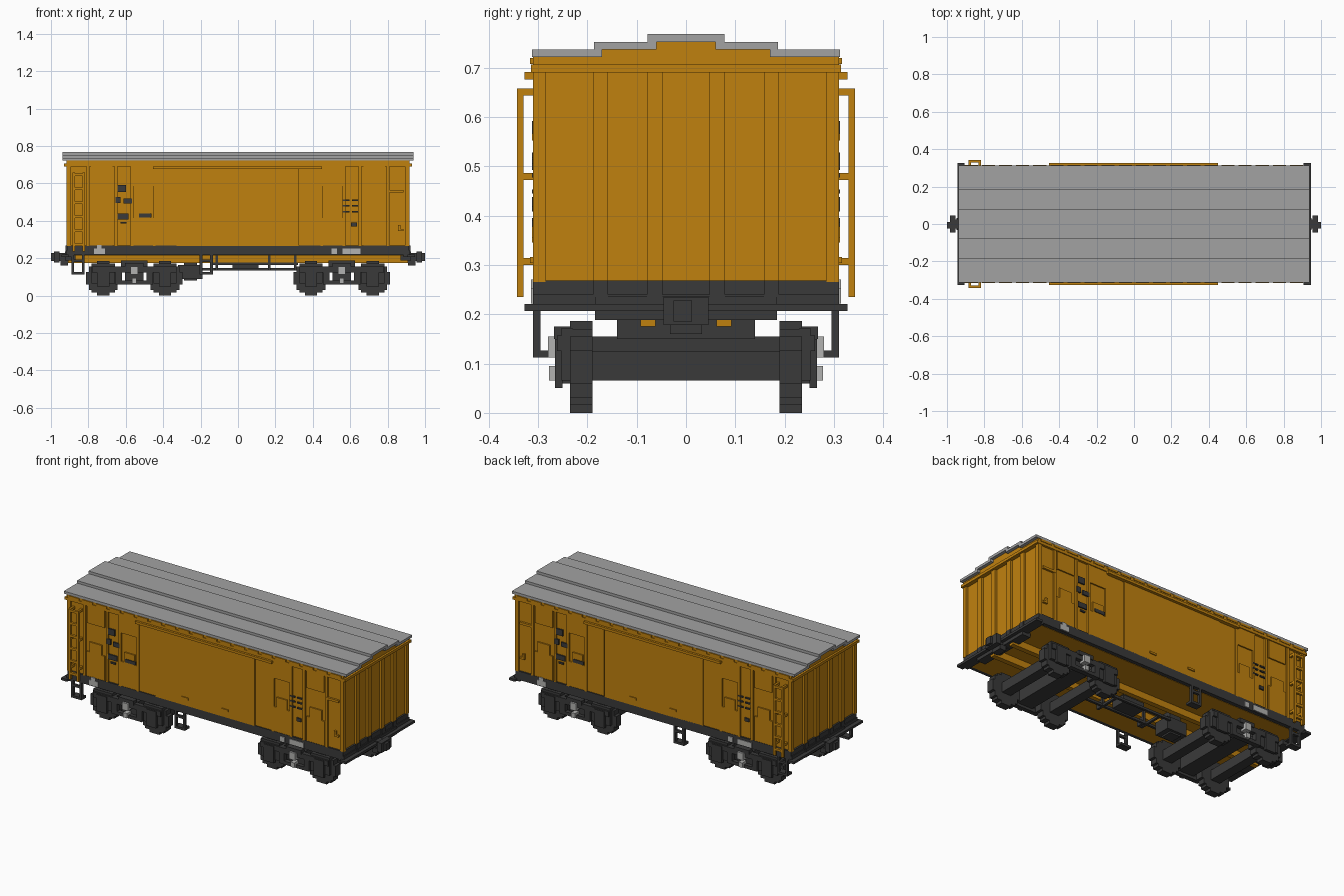
import bpy, bmesh, math

cube = bpy.data.objects.get("Cube")
if cube:
    bpy.data.objects.remove(cube, do_unlink=True)


def material(name, r, g, b):
    m = bpy.data.materials.new(name)
    m.use_nodes = True
    m.diffuse_color = (r, g, b, 1)
    bsdf = next(n for n in m.node_tree.nodes if n.type == 'BSDF_PRINCIPLED')
    bsdf.inputs["Base Color"].default_value = (r, g, b, 1)
    return m


OCHRE = material("ochre paint", 0.53, 0.22, 0.0045)
DARK = material("dark grey", 0.042, 0.042, 0.042)
ROOF = material("roof grey", 0.36, 0.36, 0.36)
LIGHT = material("light grey", 0.45, 0.45, 0.44)


def finish(bm, name, mat):
    bmesh.ops.recalc_face_normals(bm, faces=bm.faces)
    mesh = bpy.data.meshes.new(name)
    bm.to_mesh(mesh)
    bm.free()
    mesh.materials.append(mat)
    ob = bpy.data.objects.new(name, mesh)
    bpy.context.collection.objects.link(ob)
    return ob


def boxes(name, mat, items, sym=""):
    """Boxes as (x0, x1, y0, y1, z0, z1); sym: x, y, xy mirrors, r = half turn."""
    signs = {"": [(1, 1)], "x": [(1, 1), (-1, 1)], "y": [(1, 1), (1, -1)],
             "xy": [(1, 1), (-1, 1), (1, -1), (-1, -1)], "r": [(1, 1), (-1, -1)]}[sym]
    bm = bmesh.new()
    for x0, x1, y0, y1, z0, z1 in items:
        for sx, sy in signs:
            vs = bmesh.ops.create_cube(bm, size=1)["verts"]
            for v in vs:
                v.co = (sx * ((x0 + x1) / 2 + v.co.x * (x1 - x0)),
                        sy * ((y0 + y1) / 2 + v.co.y * (y1 - y0)),
                        (z0 + z1) / 2 + v.co.z * (z1 - z0))
    return finish(bm, name, mat)


def prism(name, mat, pts, axis, spans):
    """Extrude a closed profile along x (points y,z) or y (points x,z)."""
    bm = bmesh.new()
    for lo, hi in spans:
        rings = [[bm.verts.new((t, a, b) if axis == "x" else (a, t, b)) for a, b in pts]
                 for t in (lo, hi)]
        n = len(pts)
        for ring in rings:
            bm.faces.new(ring)
        for i in range(n):
            j = (i + 1) % n
            bm.faces.new((rings[0][i], rings[0][j], rings[1][j], rings[1][i]))
    return finish(bm, name, mat)


def mirrored(half):
    return half + [(-a, b) for a, b in reversed(half)]


# Body shell with stepped gable ends
prism("body", OCHRE, mirrored([(0.3, 0.26), (0.3, 0.722), (0.175, 0.722), (0.17, 0.737),
                               (0.065, 0.737), (0.055, 0.753)]), "x", [(-0.905, 0.905)])
boxes("gable_trim", OCHRE, [(-0.918, 0.918, -0.31, 0.31, 0.705, 0.722),
                            (-0.93, 0.93, -0.314, 0.314, 0.69, 0.706),
                            (-0.918, 0.918, -0.17, 0.17, 0.72, 0.737),
                            (-0.918, 0.918, -0.06, 0.06, 0.73, 0.753)])

# Stepped roof sheets
boxes("roof_outer", ROOF, [(-0.937, 0.937, 0.17, 0.312, 0.722, 0.737)], "y")
boxes("roof_middle", ROOF, [(-0.937, 0.937, 0.06, 0.187, 0.737, 0.752)], "y")
boxes("roof_ridge", ROOF, [(-0.937, 0.937, -0.078, 0.078, 0.752, 0.768)])

# Eave blocks below the roof edge
boxes("eave_blocks", OCHRE, [(-0.87 + i * 0.0915 - 0.035, -0.87 + i * 0.0915 + 0.035,
                              0.30, 0.316, 0.707, 0.72) for i in range(20)], "y")

# Posts and ribs
boxes("corner_posts", OCHRE, [(0.893, 0.917, 0.285, 0.31, 0.265, 0.705)], "xy")
boxes("side_posts", OCHRE, [(a, b, 0.295, 0.31, 0.265, 0.70)
                            for a, b in ((0.795, 0.81), (0.645, 0.66), (0.56, 0.575), (0.44, 0.455))], "xy")
boxes("end_ribs", OCHRE, [(0.9, 0.918, y, y + 0.031, 0.265, 0.70) for y in (0.048, 0.158)], "xy")

# Side panels
boxes("upper_panels", OCHRE, [(x, x + 0.115, 0.295, 0.308, 0.585, 0.69) for x in (0.67, 0.445)], "xy")
boxes("lower_panels", OCHRE, [(0.67, 0.79, 0.295, 0.308, 0.265, 0.415),
                              (0.69, 0.77, 0.295, 0.308, 0.41, 0.475),
                              (0.45, 0.56, 0.295, 0.308, 0.265, 0.415),
                              (0.47, 0.54, 0.295, 0.308, 0.41, 0.475)], "xy")
boxes("door", OCHRE, [(-0.33, 0.325, 0.295, 0.31, 0.265, 0.68)], "y")
boxes("door_side_strips", OCHRE, [(0.33, 0.44, 0.295, 0.305, 0.265, 0.68)], "xy")
boxes("door_rail", OCHRE, [(-0.455, 0.45, 0.3, 0.327, 0.676, 0.691)], "y")
boxes("door_handles", OCHRE, [(0.11, 0.155, 0.305, 0.316, 0.304, 0.316)], "xy")
boxes("grab_rails", OCHRE, [(0.8, 0.885, 0.295, 0.312, 0.552, 0.566),
                            (0.855, 0.868, 0.295, 0.312, 0.35, 0.378),
                            (0.855, 0.885, 0.295, 0.312, 0.345, 0.357)], "y")

# Ladders at one end of both sides
boxes("ladders", OCHRE, [(x, x + 0.013, 0.329, 0.343, 0.235, 0.658) for x in (-0.885, -0.832)]
      + [(-0.885, -0.819, 0.329, 0.343, 0.265 + i * 0.075, 0.279 + i * 0.075) for i in range(6)]
      + [(x, x + 0.013, 0.3, 0.335, z, z + 0.014)
         for x in (-0.885, -0.832) for z in (0.3, 0.472, 0.644)], "y")

# Lower body band, end beams and floor
boxes("lower_band", DARK, [(-0.915, 0.915, -0.31, 0.31, 0.235, 0.268)])
boxes("side_sills", DARK, [(-0.915, 0.915, 0.285, 0.31, 0.216, 0.24)], "y")
boxes("band_ribs", DARK, [(0.905, 0.922, y, y + 0.031, 0.235, 0.268) for y in (0.048, 0.158)], "xy")
boxes("end_beams", DARK, [(0.885, 0.92, -0.31, 0.31, 0.207, 0.24),
                          (0.905, 0.945, -0.327, 0.327, 0.207, 0.221),
                          (0.87, 0.925, -0.185, 0.185, 0.188, 0.237)], "x")
boxes("floor", OCHRE, [(-0.9, 0.9, -0.287, 0.287, 0.214, 0.237)])
boxes("centre_sill", OCHRE, [(-0.91, 0.91, 0.062, 0.092, 0.175, 0.216)], "y")

# Couplers
boxes("couplers", DARK, [(0.88, 0.985, -0.025, 0.025, 0.185, 0.228),
                         (0.955, 0.985, -0.046, 0.046, 0.178, 0.235),
                         (0.98, 1.0, -0.025, 0.012, 0.185, 0.228),
                         (0.91, 0.95, -0.032, 0.032, 0.16, 0.19)], "x")

# Hanging steps
steps = []
for x in (-0.89, -0.205):
    steps += [(x, x + 0.014, 0.295, 0.31, 0.112, 0.22), (x + 0.056, x + 0.07, 0.295, 0.31, 0.112, 0.22),
              (x, x + 0.07, 0.268, 0.31, 0.112, 0.126), (x, x + 0.07, 0.295, 0.31, 0.18, 0.194)]
boxes("hanging_steps", DARK, steps, "y")

# Brake gear under the floor
boxes("brake_cylinder", DARK, [(-0.32, -0.19, -0.05, 0.05, 0.09, 0.165),
                               (-0.29, -0.22, -0.035, 0.035, 0.08, 0.22)])
boxes("brake_valve", DARK, [(-0.03, 0.11, -0.045, 0.045, 0.14, 0.185), (0.0, 0.08, -0.03, 0.03, 0.18, 0.22)])
boxes("brake_rods", DARK, [(-0.2, 0.33, 0.05, 0.064, 0.135, 0.149),
                           (-0.2, 0.33, -0.064, -0.05, 0.135, 0.149),
                           (-0.14, 0.32, -0.1, -0.086, 0.165, 0.178)]
      + [(x, x + 0.014, -0.1, 0.064, 0.135, 0.149) for x in (-0.14, 0.16, 0.3)]
      + [(x, x + 0.014, -0.1, -0.05, 0.135, 0.216) for x in (-0.12, 0.16, 0.3)])

# Bogies: stepped wheels, axles, side frames and springs
R = 0.093
quarter = [(0.093, 0.033), (0.077, 0.033), (0.077, 0.062), (0.062, 0.062),
           (0.062, 0.077), (0.033, 0.077), (0.033, 0.093)]
top = quarter + [(-a, b) for a, b in reversed(quarter)]
disc = top + [(-a, -b) for a, b in top]
for cx, end in ((-0.555, "rear"), (0.555, "fore")):
    for k, dx in enumerate((-0.165, 0.165)):
        wx = cx + dx
        prism(f"{end}_wheels_{k + 1}", DARK, [(wx + a, R + b) for a, b in disc], "y",
              [(-0.235, -0.19), (0.19, 0.235)])
        boxes(f"{end}_axle_{k + 1}", DARK, [(wx - 0.03, wx + 0.03, -0.2, 0.2, 0.066, 0.125)])
        boxes(f"{end}_axle_boxes_{k + 1}", DARK, [(wx - 0.062, wx + 0.062, 0.23, 0.252, 0.066, 0.172),
                                                  (wx - 0.033, wx + 0.033, 0.25, 0.266, 0.05, 0.15),
                                                  (wx - 0.06, wx + 0.06, 0.235, 0.262, 0.125, 0.157)], "y")
    boxes(f"{end}_bolster", DARK, [(cx - 0.05, cx + 0.05, -0.24, 0.24, 0.075, 0.155),
                                   (cx - 0.07, cx + 0.07, -0.14, 0.14, 0.15, 0.188),
                                   (cx - 0.04, cx + 0.04, -0.06, 0.06, 0.18, 0.22)])
    boxes(f"{end}_side_frames", DARK, [(cx - 0.16, cx + 0.16, 0.235, 0.262, 0.125, 0.157),
                                       (cx - 0.1, cx + 0.1, 0.235, 0.262, 0.06, 0.08),
                                       (cx - 0.1, cx - 0.065, 0.235, 0.262, 0.06, 0.15),
                                       (cx + 0.065, cx + 0.1, 0.235, 0.262, 0.06, 0.15),
                                       (cx - 0.05, cx + 0.05, 0.235, 0.268, 0.15, 0.175)], "y")
    boxes(f"{end}_springs", LIGHT, [(cx - 0.02, cx + 0.02, 0.24, 0.28, 0.112, 0.155),
                                    (cx - 0.013, cx + 0.013, 0.24, 0.278, 0.066, 0.095)], "y")

# Painted marks: same layout on each side by half turn
marks = [(-0.645, -0.6, 0.555, 0.592), (-0.655, -0.628, 0.495, 0.528), (-0.612, -0.568, 0.492, 0.518),
         (-0.645, -0.585, 0.408, 0.438), (-0.53, -0.463, 0.418, 0.438), (-0.628, -0.597, 0.385, 0.395),
         (0.605, 0.635, 0.37, 0.39)]
marks += [(0.56 + 0.05 * i, 0.595 + 0.05 * i, z, z + 0.008) for i in range(2) for z in (0.445, 0.477, 0.506)]
boxes("dark_marks", DARK, [(a, b, -0.312, -0.304, c, d) for a, b, c, d in marks], "r")
plates = [(-0.77, -0.71, 0.222, 0.252), (-0.755, -0.73, 0.25, 0.27),
          (0.5, 0.53, 0.222, 0.252), (0.56, 0.655, 0.222, 0.252)]
boxes("light_plates", LIGHT, [(a, b, -0.314, -0.306, c, d) for a, b, c, d in plates], "r")
